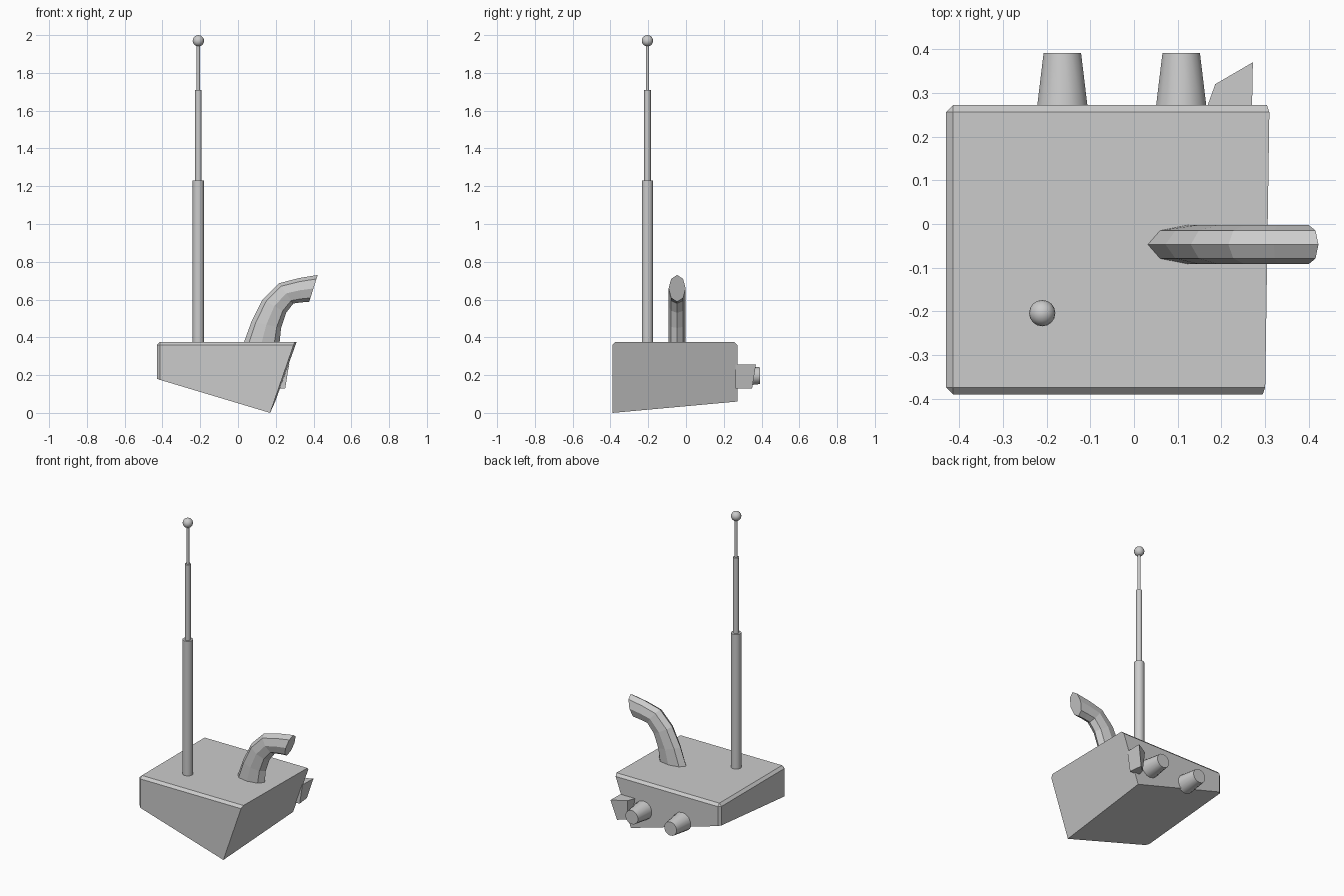
import bpy, bmesh, math
from mathutils import Matrix, Vector

if "Cube" in bpy.data.objects:
    bpy.data.objects.remove(bpy.data.objects["Cube"])


def finish(bm, name, smooth=False):
    bmesh.ops.recalc_face_normals(bm, faces=bm.faces[:])
    me = bpy.data.meshes.new(name)
    bm.to_mesh(me)
    bm.free()
    ob = bpy.data.objects.new(name, me)
    bpy.context.collection.objects.link(ob)
    if smooth:
        bpy.context.view_layer.objects.active = ob
        ob.select_set(True)
        bpy.ops.object.shade_smooth_by_angle(angle=math.radians(40))
        ob.select_set(False)
    return ob


def loft(bm, rings):
    """Skin equal-length rings of points and cap both ends."""
    vs = [[bm.verts.new(p) for p in r] for r in rings]
    n = len(vs[0])
    for a, b in zip(vs, vs[1:]):
        for i in range(n):
            j = (i + 1) % n
            bm.faces.new((a[i], a[j], b[j], b[i]))
    bm.faces.new(vs[0][::-1])
    bm.faces.new(vs[-1])
    return vs


def tube(name, start, end, r1, r2, sides):
    start, end = Vector(start), Vector(end)
    axis = end - start
    bm = bmesh.new()
    mat = Matrix.Translation((start + end) / 2) @ axis.to_track_quat('Z', 'Y').to_matrix().to_4x4()
    bmesh.ops.create_cone(bm, cap_ends=True, segments=sides, radius1=r1, radius2=r2,
                          depth=axis.length, matrix=mat)
    return finish(bm, name, True)


# Wedge-shaped housing with chamfered top and left edges
bm = bmesh.new()
bottom = [(-.43, -.39, .18), (.17, -.39, 0), (.197, .272, .06), (-.43, .272, .24)]
top = [(-.43, -.39, .375), (.3, -.39, .375), (.31, .272, .375), (-.43, .272, .375)]
lo, hi = loft(bm, [bottom, top])
pairs = [(hi[0], hi[1]), (hi[2], hi[3]), (hi[3], hi[0]), (lo[0], hi[0]), (lo[3], hi[3])]
bmesh.ops.bevel(bm, geom=[bm.edges.get(p) for p in pairs], offset=.016,
                segments=1, affect='EDGES')
finish(bm, "housing")

# Curved exhaust pipe: outer and inner bend points give each ring
bend = [((.03, .37), (.22, .37)), ((.072, .485), (.228, .45)), ((.13, .6), (.255, .53)),
        ((.216, .686), (.293, .579)), ((.32, .713), (.335, .585)), ((.422, .73), (.377, .588))]
rings = []
for (ox, oz), (ix, iz) in bend:
    ring = []
    for k in range(8):
        c, s = math.cos(k * math.pi / 4), math.sin(k * math.pi / 4)
        ring.append(((ox + ix) / 2 + c * (ox - ix) / 2, -.047 + s * .045,
                     (oz + iz) / 2 + c * (oz - iz) / 2))
    rings.append(ring)
bm = bmesh.new()
loft(bm, rings)
finish(bm, "exhaust_pipe")

# Telescopic antenna with ball tip
ax, ay = -.21, -.204
for name, z1, z2, r in (("lower", .37, 1.23, .03), ("middle", 1.22, 1.71, .0175),
                        ("upper", 1.7, 1.96, .009)):
    tube("antenna_" + name, (ax, ay, z1), (ax, ay, z2), r, r, 16)
bm = bmesh.new()
bmesh.ops.create_uvsphere(bm, u_segments=16, v_segments=10, radius=.03,
                          matrix=Matrix.Translation((ax, ay, 1.97)))
finish(bm, "antenna_ball", True)

# Tapered knobs on the back
for side, x in (("left", -.164), ("right", .108)):
    tube("knob_" + side, (x, .262, .197), (x, .391, .197), .06, .044, 14)

# Angular pointer beside the knobs, narrowing downwards
bm = bmesh.new()
loft(bm, [[(.185, .262, .13), (.195, .31, .13), (.24, .35, .13), (.25, .262, .13)],
          [(.165, .262, .255), (.186, .32, .255), (.272, .37, .255), (.27, .262, .255)]])
finish(bm, "back_pointer")
